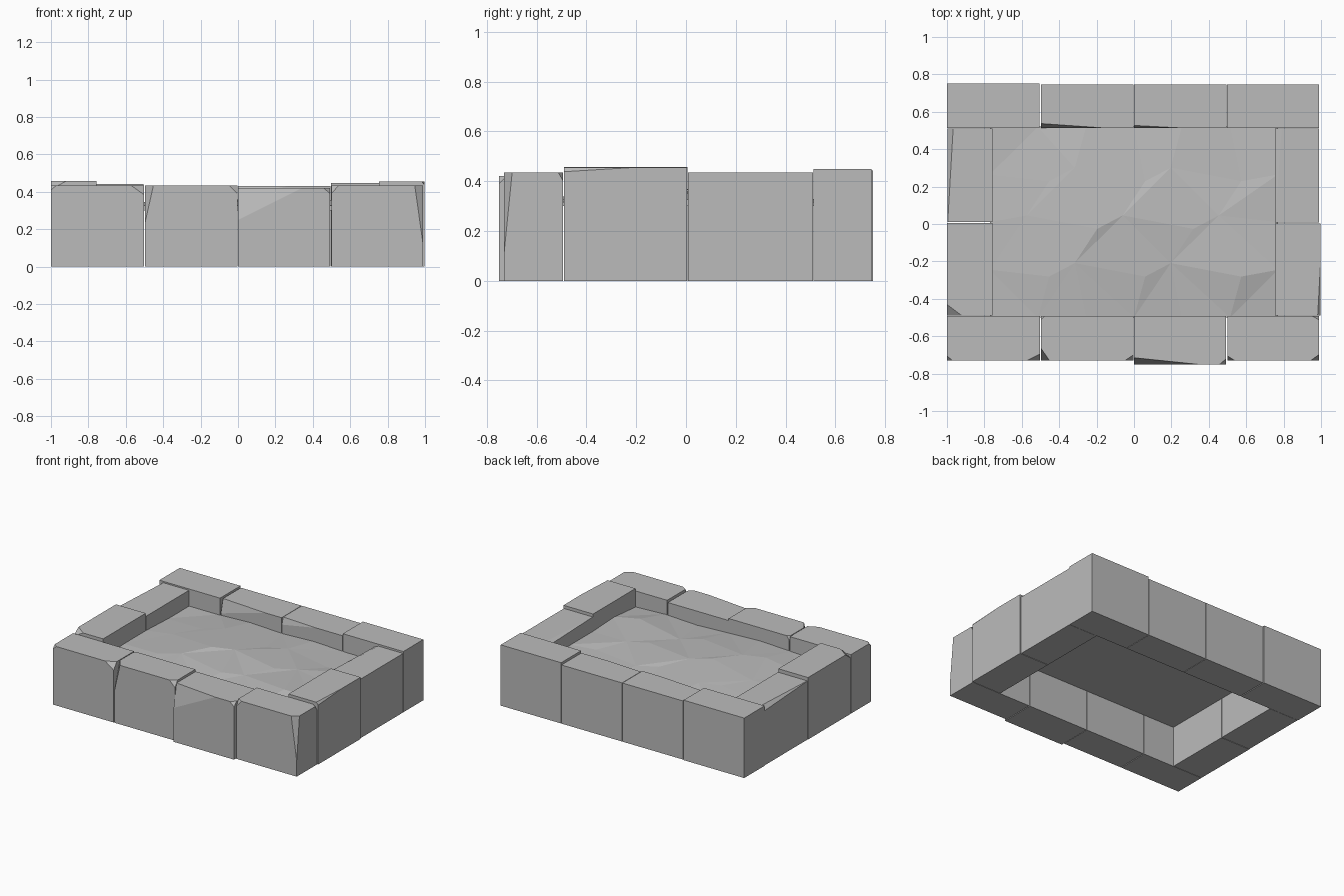
import bpy, bmesh
from mathutils import Vector
from mathutils.geometry import normal

cube = bpy.data.objects.get("Cube")
if cube:
    bpy.data.objects.remove(cube, do_unlink=True)

# one plain stone grey
stone = bpy.data.materials.new("stone_grey")
stone.use_nodes = True
GREY = (0.5, 0.5, 0.5, 1)
stone.diffuse_color = GREY
bsdf = stone.node_tree.nodes["Principled BSDF"]
bsdf.inputs["Base Color"].default_value = GREY
bsdf.inputs["Roughness"].default_value = 0.9


def finish(bm, name):
    bmesh.ops.recalc_face_normals(bm, faces=bm.faces)
    mesh = bpy.data.meshes.new(name)
    bm.to_mesh(mesh)
    bm.free()
    mesh.materials.append(stone)
    ob = bpy.data.objects.new(name, mesh)
    bpy.context.collection.objects.link(ob)
    return ob


def block(name, x0, x1, y0, y1, top, chips=()):
    """Stone block; each chip (corner, dx, dy, dz) slices off one top corner."""
    bm = bmesh.new()
    bmesh.ops.create_cube(bm, size=1)
    for v in bm.verts:
        v.co = (x1 if v.co.x > 0 else x0, y1 if v.co.y > 0 else y0,
                top if v.co.z > 0 else 0)
    centre = Vector(((x0 + x1) / 2, (y0 + y1) / 2, top / 2))
    for corner, dx, dy, dz in chips:
        sx, sy = (-1 if "l" in corner else 1), (-1 if "f" in corner else 1)
        c = Vector((x0 if sx < 0 else x1, y0 if sy < 0 else y1, top))
        a, b, d = c - Vector((sx * dx, 0, 0)), c - Vector((0, sy * dy, 0)), c - Vector((0, 0, dz))
        no = normal(a, b, d)
        if no.dot(a - centre) < 0:
            no = -no
        bmesh.ops.bisect_plane(bm, geom=bm.verts[:] + bm.edges[:] + bm.faces[:],
                               plane_co=a, plane_no=no, clear_outer=True)
        bmesh.ops.holes_fill(bm, edges=[e for e in bm.edges if e.is_boundary], sides=0)
    return finish(bm, name)


# front row: corners named f/b (front/back) and l/r (low x/high x)
block("front_block_1", -1, -0.503, -0.73, -0.493, 0.435,
      [("fr", 0.07, 0.035, 0.05), ("fl", 0.03, 0.025, 0.025)])
block("front_block_2", -0.497, -0.003, -0.73, -0.493, 0.435,
      [("fl", 0.045, 0.065, 0.2), ("fr", 0.045, 0.03, 0.045), ("bl", 0.02, 0.02, 0.03)])
block("front_block_3", 0.0, 0.493, -0.75, -0.493, 0.42,
      [("fl", 0.34, 0.035, 0.17), ("fr", 0.035, 0.03, 0.03)])
block("front_block_4", 0.499, 0.99, -0.73, -0.493, 0.435,
      [("fr", 0.045, 0.032, 0.32), ("fl", 0.04, 0.025, 0.045), ("br", 0.035, 0.02, 0.035)])

# back row
block("back_block_1", -1, -0.505, 0.512, 0.75, 0.442)
block("back_block_2", -0.498, -0.003, 0.512, 0.745, 0.432, [("fl", 0.36, 0.025, 0.1)])
block("back_block_3", 0.0, 0.494, 0.512, 0.745, 0.432, [("fl", 0.28, 0.015, 0.05)])
block("back_block_4", 0.497, 0.99, 0.512, 0.745, 0.448)

# side rows
block("right_block_front", -1, -0.757, -0.49, 0.006, 0.457, [("fl", 0.08, 0.06, 0.045)])
block("right_block_back", -0.997, -0.757, 0.01, 0.51, 0.433, [("bl", 0.03, 0.52, 0.03)])
block("left_block_front", 0.755, 0.997, -0.49, 0.004, 0.455, [("fr", 0.015, 0.28, 0.017)])
block("left_block_back", 0.755, 0.99, 0.008, 0.51, 0.435, [("bl", 0.035, 0.5, 0.015)])

# uneven ground: faceted top, flat underside
rows = ["1121211", "1343322", "2365442", "2454353", "1232121"]   # back to front
bm = bmesh.new()
nx, ny = len(rows[0]), len(rows)
grid = []
for j, row in enumerate(rows):
    line = []
    for i, h in enumerate(row):
        inner = 0 < i < nx - 1 and 0 < j < ny - 1
        shift = 0.06 * (-1) ** (i + j) if inner else 0
        line.append(bm.verts.new((-0.77 + 1.54 * i / (nx - 1) + shift,
                                  0.52 - 1.02 * j / (ny - 1) - shift * 0.6,
                                  0.305 + 0.011 * int(h))))
    grid.append(line)
for j in range(ny - 1):
    for i in range(nx - 1):
        a, b, c, d = grid[j][i], grid[j + 1][i], grid[j + 1][i + 1], grid[j][i + 1]
        tris = ((a, b, c), (a, c, d)) if (i + j) % 2 else ((a, b, d), (b, c, d))
        for t in tris:
            bm.faces.new(t)
rim = [e for e in bm.edges if e.is_boundary]
skirt = bmesh.ops.extrude_edge_only(bm, edges=rim)["geom"]
for v in skirt:
    if isinstance(v, bmesh.types.BMVert):
        v.co.z = 0.3
bmesh.ops.holes_fill(bm, edges=[e for e in bm.edges if e.is_boundary], sides=0)
finish(bm, "ground")
